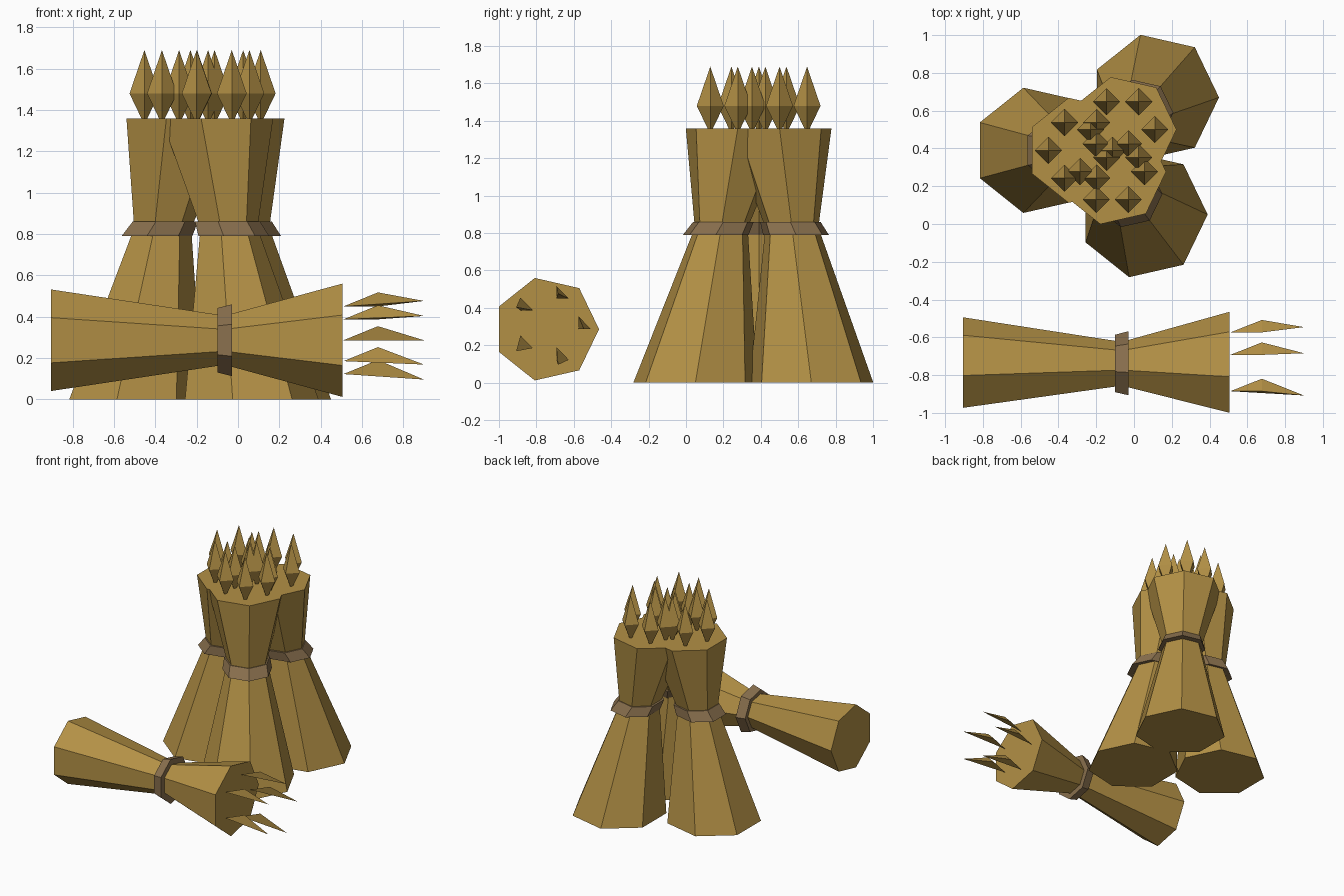
import bpy
from math import sin, cos, tau
from mathutils import Vector

cube = bpy.data.objects.get("Cube")
if cube:
    bpy.data.objects.remove(cube, do_unlink=True)


def material(name, color):
    mat = bpy.data.materials.new(name)
    mat.use_nodes = True
    mat.diffuse_color = (*color, 1)
    mat.node_tree.nodes["Principled BSDF"].inputs["Base Color"].default_value = (*color, 1)
    return mat


straw = material("golden_straw", (0.45, 0.28, 0.06))
twine = material("brown_twine", (0.25, 0.16, 0.075))


def add_mesh(name, verts, faces, mat):
    mesh = bpy.data.meshes.new(name)
    mesh.from_pydata(verts, [], faces)
    mesh.materials.append(mat)
    obj = bpy.data.objects.new(name, mesh)
    bpy.context.collection.objects.link(obj)
    return obj


def ring(center, radius, sides, lying=False):
    """Regular polygon around z, or around x when lying."""
    points = []
    for i in range(sides):
        c, s = radius * cos(tau * i / sides), radius * sin(tau * i / sides)
        points.append(Vector(center) + Vector((0, c, s) if lying else (c, s, 0)))
    return points


def loft(name, sections, mat, sides=7, lying=False):
    """Capped skin through (center, radius) sections."""
    verts = [p for c, r in sections for p in ring(c, r, sides, lying)]
    faces = [tuple(reversed(range(sides))),
             tuple(range(len(verts) - sides, len(verts)))]
    for k in range(0, len(verts) - sides, sides):
        for i in range(sides):
            j = (i + 1) % sides
            faces.append((k + i, k + j, k + sides + j, k + sides + i))
    return add_mesh(name, verts, faces, mat)


def spike(name, center):
    """Four-sided grain head standing upright."""
    x, y = center
    verts = [(x, y, 1.33), *ring((x, y, 1.48), 0.072, 4), (x, y, 1.69)]
    faces = []
    for i in range(4):
        a, b = 1 + i, 1 + (i + 1) % 4
        faces += [(0, b, a), (5, a, b)]
    add_mesh(name, verts, faces, straw)


# Three standing sheaves leaning together: name, foot centre, head centre
standing = [("back", (0.11, 0.67), (-0.06, 0.50)),
            ("right", (-0.51, 0.39), (-0.283, 0.39)),
            ("front", (0.05, 0.05), (-0.115, 0.277))]
for label, foot, head in standing:
    foot, head = Vector((*foot, 0)), Vector((*head, 1.36))
    waist = foot.lerp(head, 0.61)
    lean = Vector((head.x - foot.x, head.y - foot.y, 0))
    loft(label + "_sheaf", [(foot, 0.34), (waist, 0.145), (head, 0.285)], straw)
    low, high = waist - lean * 0.13, waist + lean * 0.05
    low.z, high.z = 0.79, 0.86
    loft(label + "_sheaf_tie", [(low, 0.18), (high, 0.166)], twine)
    for i, p in enumerate(ring(head, 0.17, 6)):
        spike(f"{label}_grain_{i + 1}", p.xy)

# Sheaf lying on its side in front
axis_y, axis_z = -0.746, 0.286
loft("lying_sheaf", [((-0.905, axis_y, axis_z), 0.252),
                     ((-0.065, axis_y, axis_z), 0.122),
                     ((0.505, axis_y, axis_z), 0.281)], straw, lying=True)
loft("lying_sheaf_tie", [((-0.10, axis_y, axis_z), 0.16),
                         ((-0.03, axis_y, axis_z), 0.178)], twine, lying=True)

# Thin splayed slivers of grain at its head
tails = ring((0.51, axis_y, axis_z), 0.172, 5, True)
tips = ring((0.90, axis_y, axis_z), 0.2, 5, True)
for i, (tail, tip) in enumerate(zip(tails, tips)):
    mid = Vector((0.677, tail.y, tail.z))
    verts = [tail, mid + Vector((0, 0, 0.068)), mid + Vector((0, 0.066, 0)), tip]
    add_mesh(f"lying_grain_{i + 1}", verts,
             [(0, 2, 1), (1, 2, 3), (0, 1, 3), (0, 3, 2)], straw)
